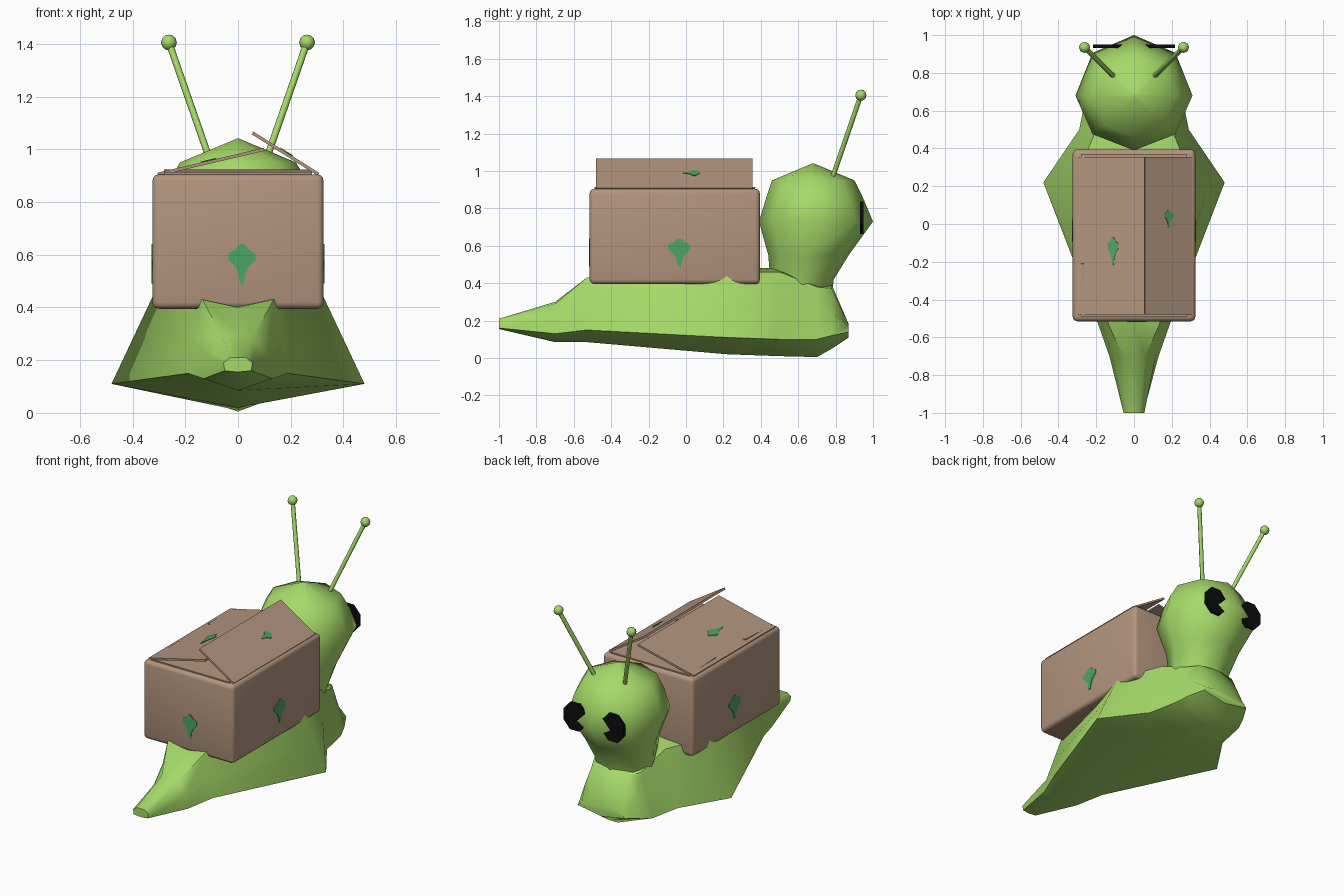
import bpy, bmesh, math
from mathutils import Vector, Matrix

if "Cube" in bpy.data.objects:
    bpy.data.objects.remove(bpy.data.objects["Cube"])


def material(name, rgb):
    m = bpy.data.materials.new(name)
    m.diffuse_color = (*rgb, 1)
    m.use_nodes = True
    m.node_tree.nodes["Principled BSDF"].inputs["Base Color"].default_value = m.diffuse_color
    return m


GREEN = material("leaf green", (0.38, 0.70, 0.14))
CARD = material("cardboard brown", (0.45, 0.30, 0.21))
MARK = material("mark green", (0.07, 0.38, 0.13))
BLACK = material("black", (0.004, 0.004, 0.004))


def finish(name, bm, mat, smooth=None):
    bmesh.ops.recalc_face_normals(bm, faces=bm.faces)
    me = bpy.data.meshes.new(name)
    bm.to_mesh(me)
    bm.free()
    me.materials.append(mat)
    ob = bpy.data.objects.new(name, me)
    bpy.context.collection.objects.link(ob)
    if smooth:
        bpy.ops.object.select_all(action='DESELECT')
        ob.select_set(True)
        bpy.context.view_layer.objects.active = ob
        bpy.ops.object.shade_smooth_by_angle(angle=math.radians(smooth))
    return ob


def loft(name, rings, mat, smooth):
    bm = bmesh.new()
    loops = [[bm.verts.new(p) for p in r] for r in rings]
    n = len(loops[0])
    for a, b in zip(loops, loops[1:]):
        for i in range(n):
            j = (i + 1) % n
            bm.faces.new((a[i], a[j], b[j], b[i]))
    bm.faces.new(loops[0])
    bm.faces.new(loops[-1])
    return finish(name, bm, mat, smooth)


def block(name, lo, hi, mat, bevel=0, matrix=Matrix()):
    bm = bmesh.new()
    bmesh.ops.create_cube(bm, size=1)
    for v in bm.verts:
        v.co = [l + (c + 0.5) * (h - l) for l, h, c in zip(lo, hi, v.co)]
    if bevel:
        bmesh.ops.bevel(bm, geom=bm.edges[:], offset=bevel, segments=3,
                        profile=0.5, affect='EDGES')
    bm.transform(matrix)
    return finish(name, bm, mat, 40 if bevel else None)


def plate(name, pts, centre, u, v, thick, mat):
    # thin extruded outline lying in the plane of directions u and v
    u, v, c = Vector(u), Vector(v), Vector(centre)
    n = u.cross(v).normalized() * thick / 2
    bm = bmesh.new()
    a = [bm.verts.new(c + u * p + v * q - n) for p, q in pts]
    b = [bm.verts.new(c + u * p + v * q + n) for p, q in pts]
    bm.faces.new(a)
    bm.faces.new(b)
    for i in range(len(a)):
        j = (i + 1) % len(a)
        bm.faces.new((a[i], a[j], b[j], b[i]))
    return finish(name, bm, mat)


# Crawling body: y, keel z, edge, side, upper (x, z), ridge z
sections = [
    (-1.00, .155, (.05, .16), (.055, .19), (.03, .21), .21),
    (-.70, .085, (.13, .13), (.115, .22), (.06, .29), .30),
    (-.53, .085, (.19, .15), (.17, .28), (.135, .43), .40),
    (.22, .02, (.48, .11), (.40, .28), (.315, .46), .48),
    (.50, .01, (.29, .10), (.26, .28), (.20, .46), .48),
    (.70, .005, (.25, .10), (.21, .25), (.17, .38), .42),
    (.78, .05, (.22, .12), (.18, .24), (.13, .37), .39),
    (.87, .11, (.17, .14), (.14, .17), (.08, .18), .18),
]
rings = []
for y, keel, e, s, t, ridge in sections:
    right = [(x, y, z) for x, z in (e, s, t)]
    left = [(-x, y, z) for x, z in (t, s, e)]
    rings.append([(0, y, keel)] + right + [(0, y, ridge)] + left)
loft("body", rings, GREEN, 50)

# Neck and head: z, back y, front y, half width
levels = [(.34, .46, .78, .17), (.42, .45, .79, .20), (.55, .44, .87, .23),
          (.73, .39, 1.0, .31), (.86, .43, .945, .275), (.95, .46, .90, .22),
          (1.04, .675, .685, .005)]
rings = []
for z, back, front, hw in levels:
    cy, ry = .68 if z > .7 else (back + front) / 2, 0
    ring = []
    for i in range(8):
        a = i * math.tau / 8
        ry = (front - cy) if math.sin(a) > 0 else (cy - back)
        ring.append((hw * math.cos(a), cy + ry * math.sin(a), z))
    rings.append(ring)
loft("head", rings, GREEN, 60)

# Eyes and stalks on both sides
for side, s in (("left", -1), ("right", 1)):
    disc = [(.085 * math.cos((i + .5) * math.tau / 8),
             .095 * math.sin((i + .5) * math.tau / 8)) for i in range(8)]
    plate(side + "_eye", disc, (s * .138, .94, .75), (1, 0, 0), (0, 0, 1), .018, BLACK)
    base, tip = Vector((s * .10, .775, .94)), Vector((s * .262, .935, 1.405))
    d = tip - base
    bm = bmesh.new()
    bmesh.ops.create_cone(bm, cap_ends=True, segments=8, radius1=.013,
                          radius2=.013, depth=d.length)
    bm.transform(Matrix.Translation((base + tip) / 2)
                 @ d.to_track_quat('Z', 'Y').to_matrix().to_4x4())
    finish(side + "_stalk", bm, GREEN, 50)
    bm = bmesh.new()
    bmesh.ops.create_uvsphere(bm, u_segments=8, v_segments=6, radius=.03)
    bm.transform(Matrix.Translation(tip))
    finish(side + "_stalk_tip", bm, GREEN, 60)

# Carton carried on the back
block("carton", (-.325, -.515, .395), (.325, .395, .905), CARD, .025)

# Short end flaps, almost closed
for name, y, s in (("tail_end_flap", -.49, 1), ("head_end_flap", .37, -1)):
    rot = Matrix.Translation((0, y, .903)) @ Matrix.Rotation(s * math.radians(2), 4, 'X')
    lo, hi = sorted((0, s * .28))
    block(name, (-.28, lo, 0), (.28, hi, .01), CARD, 0, rot)

# Long side flaps, tilted up and overlapping
flaps = {}
for name, a, b in (("left_flap", (-.305, .905), (.10, 1.0)),
                   ("right_flap", (.305, .905), (.055, 1.062))):
    A, B = Vector((a[0], 0, a[1])), Vector((b[0], 0, b[1]))
    plate(name, [(0, -.48), (1, -.48), (1, .355), (0, .355)],
          A, B - A, (0, 1, 0), .012, CARD)
    flaps[name] = (A, B)

# Arrow-like printed marks
half = [(.64, .01), (.62, .028), (.605, .06), (.58, .06), (.56, .035),
        (.53, .016), (.49, .008)]
arrow = ([(w, v - .565) for v, w in half]
         + [(-w, v - .565) for v, w in reversed(half)])
plate("tail_mark", arrow, (.015, -.516, .565), (.85, 0, 0), (0, 0, 1), .006, MARK)
for side, s in (("left", -1), ("right", 1)):
    plate(side + "_mark", arrow, (s * .326, -.035, .565), (0, 1, 0), (0, 0, 1), .006, MARK)
for name, x, y, w, h in (("left_flap", -.11, -.145, .5, 1.0),
                         ("right_flap", .18, .03, .45, .6)):
    A, B = flaps[name]
    p = A + (B - A) * ((x - A.x) / (B.x - A.x))
    u = (B - A).normalized()
    up = Vector((-u.z, 0, u.x))
    up *= 1 if up.z > 0 else -1
    plate(name + "_mark", arrow, p + Vector((0, y, 0)) + up * .007,
          u * w, (0, h, 0), .005, MARK)
